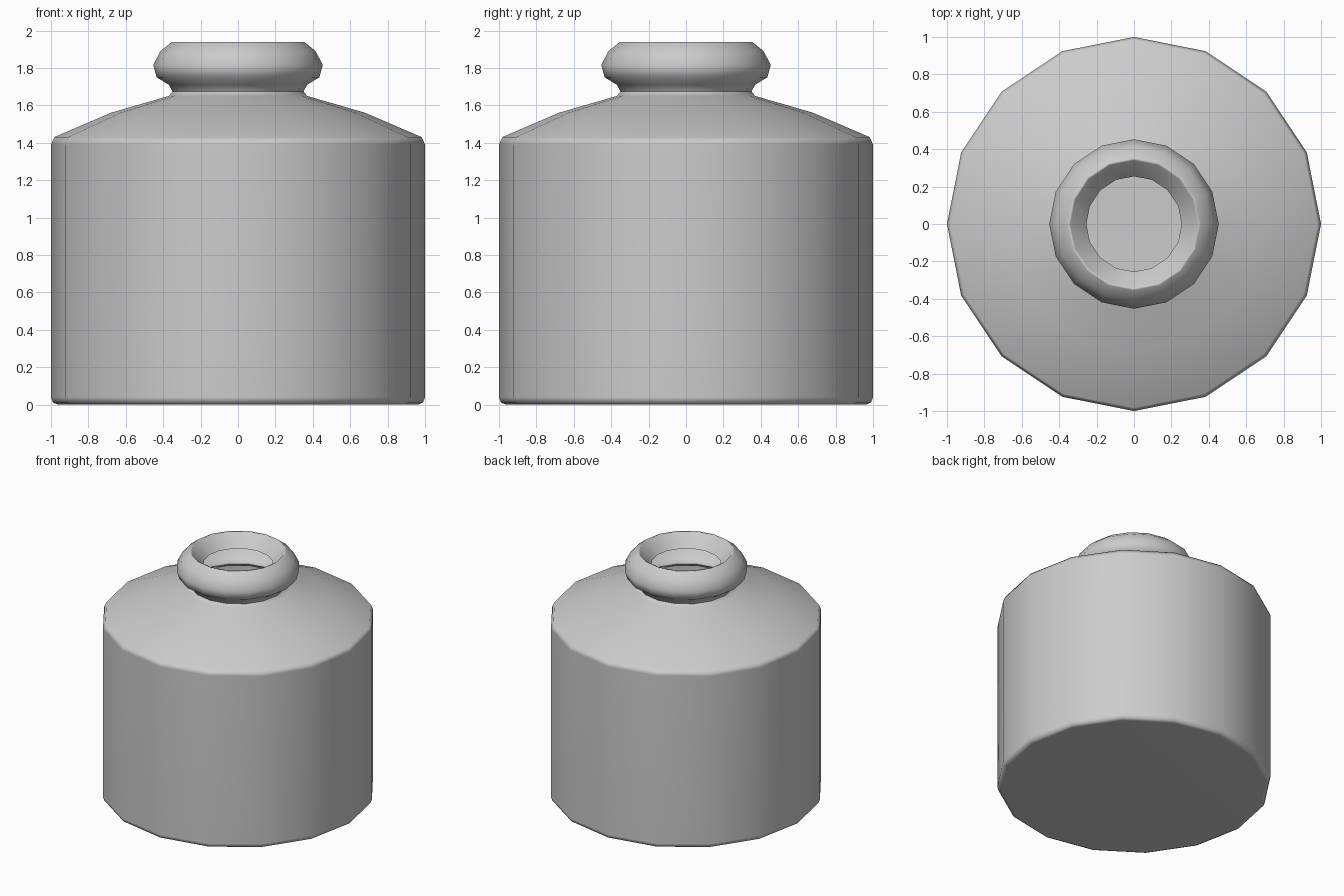
import bpy, bmesh, math

if "Cube" in bpy.data.objects:
    bpy.data.objects.remove(bpy.data.objects["Cube"])

SIDES = 16


def lathe(name, profile):
    """Spin an (r, z) profile around z; r = 0 makes a pole point."""
    bm = bmesh.new()
    rings = []
    for r, z in profile:
        if r == 0:
            rings.append([bm.verts.new((0, 0, z))] * SIDES)
        else:
            rings.append([bm.verts.new((r * math.cos(2 * math.pi * i / SIDES),
                                        r * math.sin(2 * math.pi * i / SIDES), z))
                          for i in range(SIDES)])
    for a, b in zip(rings, rings[1:]):
        for i in range(SIDES):
            j = (i + 1) % SIDES
            quad = list(dict.fromkeys((a[i], a[j], b[j], b[i])))
            bm.faces.new(quad)
    mesh = bpy.data.meshes.new(name)
    bm.to_mesh(mesh)
    bm.free()
    obj = bpy.data.objects.new(name, mesh)
    bpy.context.collection.objects.link(obj)
    bpy.context.view_layer.objects.active = obj
    obj.select_set(True)
    bpy.ops.object.shade_smooth_by_angle(angle=math.radians(60))
    # Keep broad faces crisp next to narrow bevels
    obj.modifiers.new("weighted_normals", "WEIGHTED_NORMAL").keep_sharp = True
    return obj


lathe("bottle", [
    # base and body
    (0, 0), (0.965, 0), (0.99, 0.012), (1.0, 0.04), (1.0, 1.39), (0.982, 1.43),
    # shoulder
    (0.68, 1.56), (0.37, 1.65),
    # neck and rolled lip
    (0.35, 1.675), (0.37, 1.71), (0.435, 1.75), (0.453, 1.815), (0.415, 1.89), (0.355, 1.938),
    # funnel mouth, ending in an open edge
    (0.34, 1.938), (0.255, 1.84),
])
